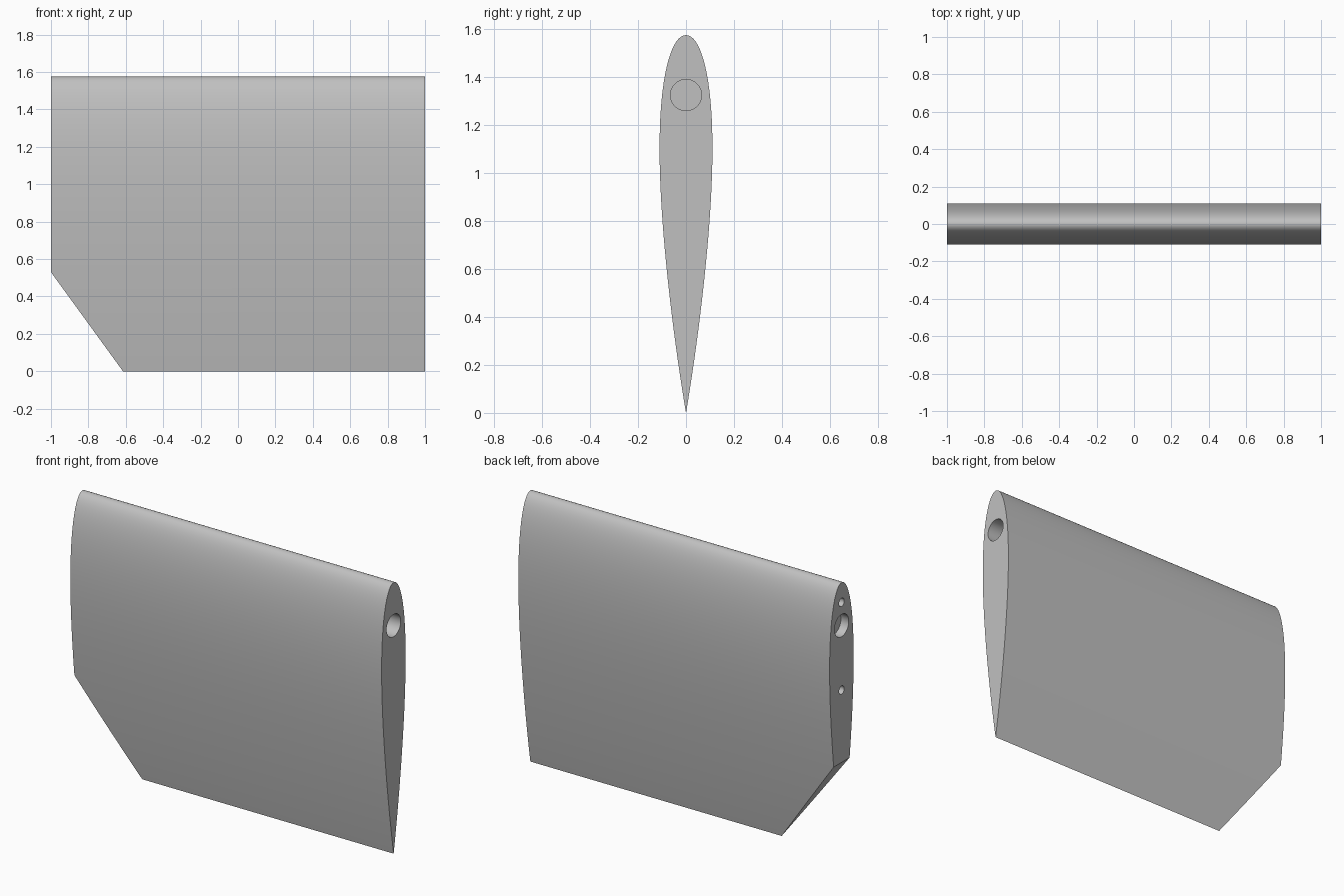
import bpy, bmesh, math
from mathutils import Vector, Matrix

cube = bpy.data.objects.get("Cube")
if cube:
    bpy.data.objects.remove(cube, do_unlink=True)

CHORD = 1.575
THICKNESS = 0.14
STEPS = 48

grey = bpy.data.materials.new("light_grey")
grey.use_nodes = True
colour = (0.53, 0.53, 0.53, 1)
grey.diffuse_color = colour
grey.node_tree.nodes["Principled BSDF"].inputs["Base Color"].default_value = colour


def half_width(t):
    """Half thickness of a symmetric foil, t from nose (0) to tail (1)."""
    return 5 * THICKNESS * CHORD * (0.2969 * math.sqrt(t) - 0.126 * t
                                    - 0.3516 * t**2 + 0.2843 * t**3 - 0.1036 * t**4)


def make_object(name, bm):
    mesh = bpy.data.meshes.new(name)
    bmesh.ops.recalc_face_normals(bm, faces=bm.faces)
    bm.to_mesh(mesh)
    bm.free()
    mesh.materials.append(grey)
    obj = bpy.data.objects.new(name, mesh)
    bpy.context.collection.objects.link(obj)
    return obj


# Foil section, nose up, extruded along x
stations = [(1 - math.cos(math.pi * i / STEPS)) / 2 for i in range(STEPS + 1)]
outline = [(half_width(t), CHORD * (1 - t)) for t in stations[:-1]] + [(0, 0)]
outline += [(-y, z) for y, z in reversed(outline[1:-1])]

bm = bmesh.new()
cap = bm.faces.new([bm.verts.new((-1, y, z)) for y, z in outline])
extruded = bmesh.ops.extrude_face_region(bm, geom=[cap], use_keep_orig=True)
bmesh.ops.translate(bm, vec=(2, 0, 0),
                    verts=[g for g in extruded["geom"] if isinstance(g, bmesh.types.BMVert)])

# Slanted lower corner
a, b = Vector((-1, 0, 0.53)), Vector((-0.615, 0, 0))
normal = Vector((b.z - a.z, 0, a.x - b.x))
cut = bmesh.ops.bisect_plane(bm, geom=bm.verts[:] + bm.edges[:] + bm.faces[:],
                             plane_co=a, plane_no=normal, clear_outer=True)
bmesh.ops.holes_fill(bm, edges=[e for e in bm.edges if e.is_boundary], sides=0)
blade = make_object("foil_blade", bm)


# Blind round holes in the end faces
def drill(end, z, radius, depth):
    bm = bmesh.new()
    bmesh.ops.create_cone(bm, cap_ends=True, segments=40, radius1=radius, radius2=radius,
                          depth=2 * depth,
                          matrix=Matrix.Translation((end, 0, z)) @ Matrix.Rotation(math.pi / 2, 4, 'Y'))
    cutter = make_object("hole_cutter", bm)
    cutter.hide_render = True
    mod = blade.modifiers.new("hole", 'BOOLEAN')
    mod.operation = 'DIFFERENCE'
    mod.solver = 'EXACT'
    mod.object = cutter
    bpy.ops.object.modifier_apply(modifier=mod.name)
    bpy.data.objects.remove(cutter, do_unlink=True)


bpy.ops.object.select_all(action='DESELECT')
blade.select_set(True)
bpy.context.view_layer.objects.active = blade
drill(1, 1.325, 0.065, 0.8)
drill(-1, 1.325, 0.065, 0.05)
drill(-1, 1.46, 0.024, 0.15)
drill(-1, 0.95, 0.024, 0.15)

bpy.ops.object.shade_smooth_by_angle(angle=math.radians(30))
